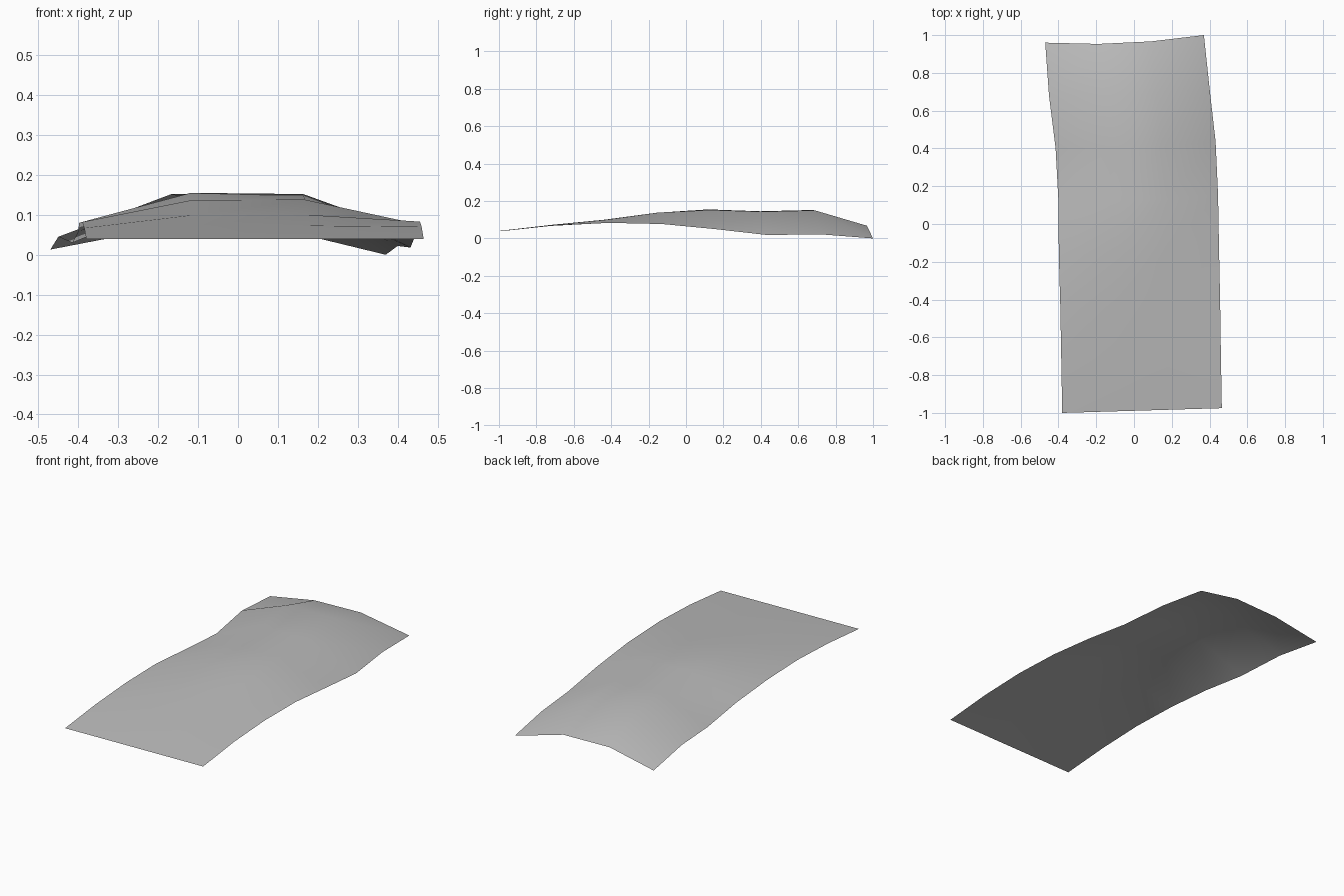
import bpy
import bmesh

default_cube = bpy.data.objects.get("Cube")
if default_cube:
    bpy.data.objects.remove(default_cube, do_unlink=True)


def lerp(start, end, factor):
    return start + (end - start) * factor


# Side outlines, listed from front to back
right_edge = [-.38, -.385, -.39, -.398, -.4, -.415, -.45, -.47]
left_edge = [.465, .46, .456, .45, .445, .432, .4, .37]

# Heights across each cross-section, from the right edge to the left edge
sections = [
    (.04, .04, .04, .04),
    (.067, .073, .073, .07),
    (.082, .1, .1, .083),
    (.08, .137, .138, .077),
    (.058, .155, .152, .05),
    (.03, .145, .143, .018),
    (.045, .152, .15, .022),
    (.013, .067, .068, 0),
]


def make_material(name, color):
    material = bpy.data.materials.new(name)
    material.use_nodes = True
    material.diffuse_color = color
    shader = material.node_tree.nodes["Principled BSDF"]
    shader.inputs["Base Color"].default_value = color
    return material


def build_sheet(name, material):
    bm = bmesh.new()
    rows = []
    for index, heights in enumerate(sections):
        along = index / (len(sections) - 1)
        row = []
        for column, height in enumerate(heights):
            across = column / (len(heights) - 1)
            x = lerp(right_edge[index], left_edge[index], across)
            y = lerp(lerp(-1, -.975, across), lerp(.96, 1, across), along)
            # The arched middle is pulled slightly towards the front
            if column in (1, 2):
                y -= .02 * along
            row.append(bm.verts.new((x, y, height)))
        rows.append(row)
    # Bridge neighbouring cross-sections with upward-facing quads
    for near, far in zip(rows, rows[1:]):
        for i in range(len(near) - 1):
            face = bm.faces.new((near[i], near[i + 1], far[i + 1], far[i]))
            face.smooth = True
    mesh = bpy.data.meshes.new(name)
    bm.to_mesh(mesh)
    bm.free()
    mesh.materials.append(material)
    sheet = bpy.data.objects.new(name, mesh)
    bpy.context.collection.objects.link(sheet)
    return sheet


# Thin curved sheet
build_sheet("curved_sheet", make_material("plain grey", (.5, .5, .5, 1)))
